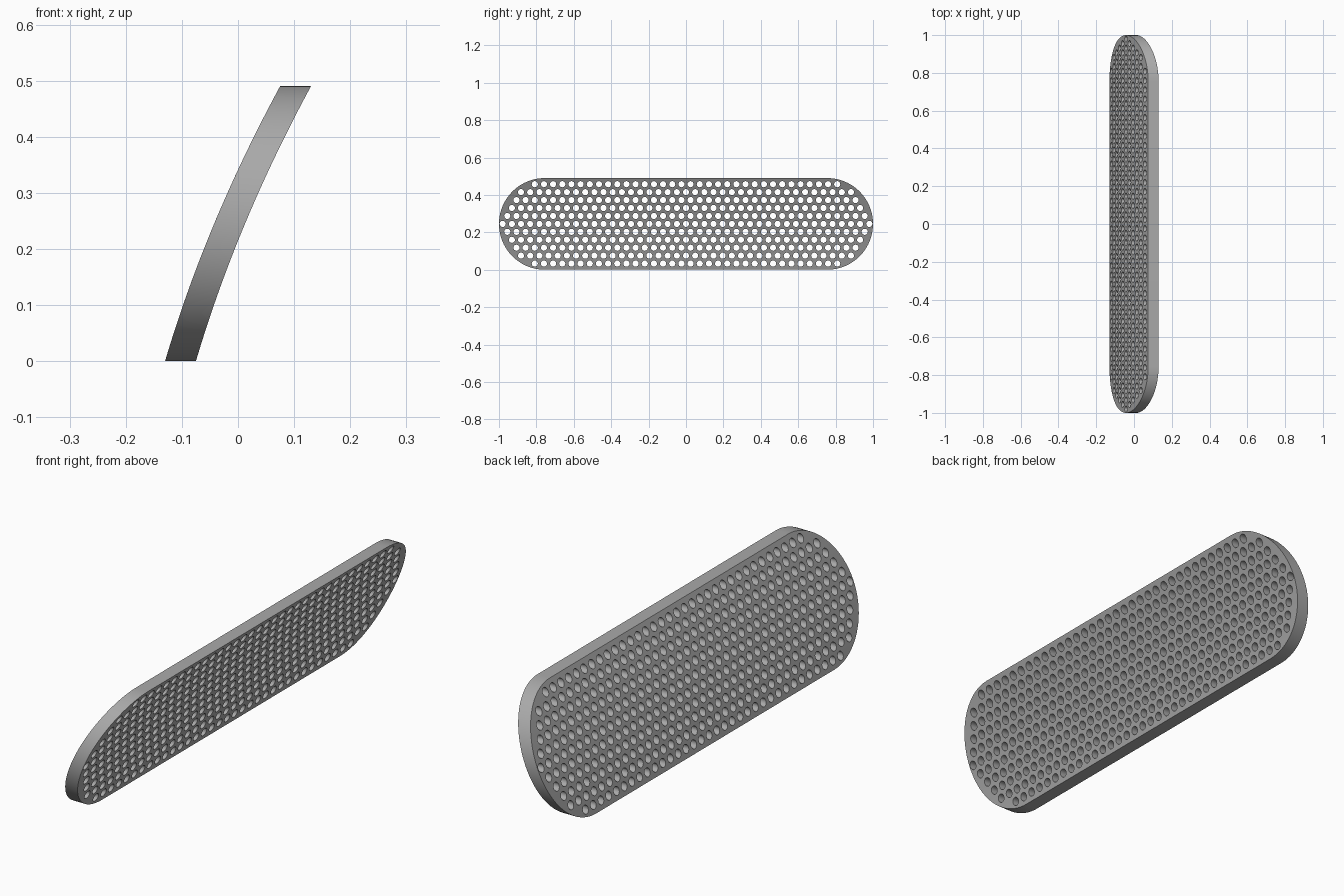
import bpy, bmesh
from math import sin, cos, pi, sqrt, hypot

cube = bpy.data.objects.get("Cube")
if cube:
    bpy.data.objects.remove(cube)

R = 0.245            # half height and end radius
STRAIGHT = 1 - R     # centre of each rounded end
THICK = 0.055
PITCH = 0.049
HOLE_R = 0.0165

mat = bpy.data.materials.new("mid grey")
mat.use_nodes = True
grey = (0.4, 0.4, 0.4, 1)
mat.diffuse_color = grey
mat.node_tree.nodes["Principled BSDF"].inputs["Base Color"].default_value = grey


def arc(cx, cy, r, start, sweep, n):
    return [(cx + r * cos(start + sweep * i / n), cy + r * sin(start + sweep * i / n))
            for i in range(n + 1)]


def add_loop(curve, pts):
    spline = curve.splines.new('POLY')
    spline.points.add(len(pts) - 1)
    for p, (x, y) in zip(spline.points, pts):
        p.co = (x, y, 0, 1)
    spline.use_cyclic_u = True


# Rounded outline
curve = bpy.data.curves.new("plate_profile", 'CURVE')
curve.dimensions = '2D'
curve.fill_mode = 'BOTH'
curve.extrude = THICK / 2
add_loop(curve, arc(STRAIGHT, 0, R, -pi / 2, pi, 40) + arc(-STRAIGHT, 0, R, pi / 2, pi, 40))

# Staggered rows of holes, kept clear of the rim
for row in range(-5, 6):
    v = row * PITCH * sqrt(3) / 2
    for col in range(-21, 22):
        u = (col + 0.5 * (row % 2)) * PITCH
        if hypot(max(abs(u) - STRAIGHT, 0), v) < R - 0.019:
            add_loop(curve, arc(u, v, HOLE_R, 0, 2 * pi, 16)[:-1])

# Turn the extruded profile into a mesh
profile = bpy.data.objects.new("plate_profile", curve)
bpy.context.collection.objects.link(profile)
bpy.context.view_layer.update()
graph = bpy.context.evaluated_depsgraph_get()
mesh = bpy.data.meshes.new_from_object(profile.evaluated_get(graph))
bpy.data.objects.remove(profile)

# Stand it up and lean it over in a gentle bow, holes staying level
bm = bmesh.new()
bm.from_mesh(mesh)
bmesh.ops.remove_doubles(bm, verts=bm.verts, dist=1e-5)
for vert in bm.verts:
    u, v, w = vert.co
    t = (v + R) / (2 * R)
    lean = -0.1025 + 0.205 * t - 0.06 * t * (1 - t)
    vert.co = (w + lean, u, v + R)
bmesh.ops.recalc_face_normals(bm, faces=bm.faces)
bm.to_mesh(mesh)
bm.free()

mesh.name = "perforated_plate"
mesh.materials.clear()
mesh.materials.append(mat)
plate = bpy.data.objects.new("perforated_plate", mesh)
bpy.context.collection.objects.link(plate)
bpy.ops.object.select_all(action='DESELECT')
plate.select_set(True)
bpy.context.view_layer.objects.active = plate
bpy.ops.object.shade_smooth_by_angle(angle=0.6)
